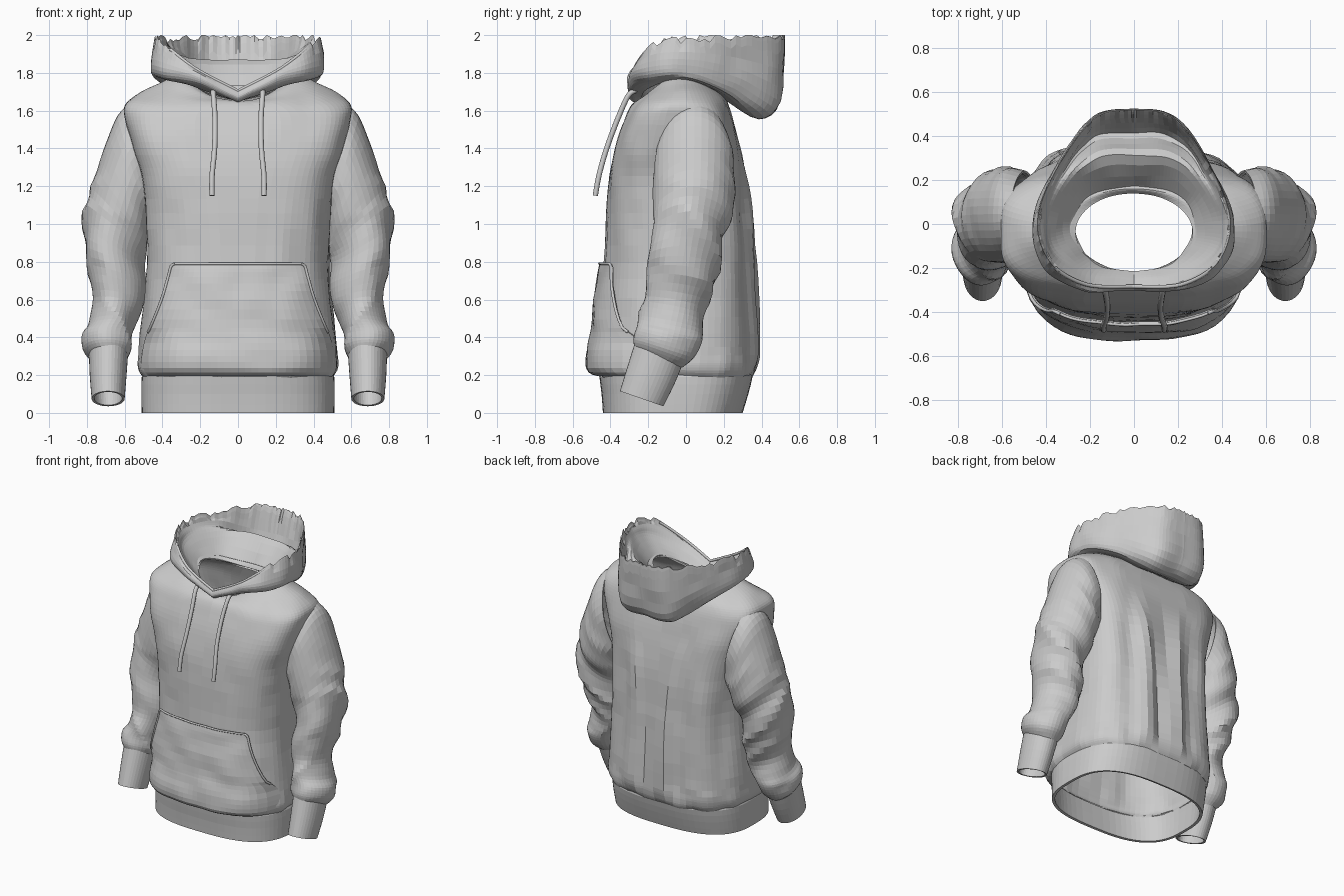
import bpy, bmesh, math, random
from mathutils import Vector, noise

if "Cube" in bpy.data.objects:
    bpy.data.objects.remove(bpy.data.objects["Cube"])

random.seed(4)
SEG = 72


def spline(keys, steps):
    """Catmull-Rom through tuples of numbers."""
    out, n = [], len(keys)
    for i in range(n - 1):
        a, b, c, d = keys[max(i - 1, 0)], keys[i], keys[i + 1], keys[min(i + 2, n - 1)]
        for s in range(steps):
            t = s / steps
            out.append(tuple(0.5 * (2 * q + (r - p) * t + (2 * p - 5 * q + 4 * r - w) * t * t
                                    + (3 * q - p - 3 * r + w) * t ** 3)
                             for p, q, r, w in zip(a, b, c, d)))
    out.append(tuple(keys[-1]))
    return out


def loft(name, rings, wrap_ring=True, wrap_rows=False, thick=0.0, deform=None, amp=0.0):
    """Skin a list of point rings with flat faces, then wrinkle it along its normals."""
    bm = bmesh.new()
    rows = [[bm.verts.new(p) for p in r] for r in rings]
    m = len(rows[0])
    for i in range(len(rows) if wrap_rows else len(rows) - 1):
        a, b = rows[i], rows[(i + 1) % len(rows)]
        for j in range(m if wrap_ring else m - 1):
            k = (j + 1) % m
            bm.faces.new((a[j], a[k], b[k], b[j]))
    bmesh.ops.recalc_face_normals(bm, faces=bm.faces)
    bm.normal_update()
    if deform:
        offs = [(v, v.normal * amp * deform(v.co)) for v in bm.verts]
        for v, o in offs:
            v.co += o
    me = bpy.data.meshes.new(name)
    bm.to_mesh(me)
    bm.free()
    ob = bpy.data.objects.new(name, me)
    bpy.context.collection.objects.link(ob)
    if thick:
        mod = ob.modifiers.new("thickness", 'SOLIDIFY')
        mod.thickness = thick
        mod.offset = -1
    return ob


def tube(name, pts, radius):
    cu = bpy.data.curves.new(name, 'CURVE')
    cu.dimensions = '3D'
    cu.bevel_depth = radius
    cu.bevel_resolution = 2
    cu.use_fill_caps = True
    sp = cu.splines.new('POLY')
    sp.points.add(len(pts) - 1)
    for p, q in zip(sp.points, pts):
        p.co = (*q, 1)
    ob = bpy.data.objects.new(name, cu)
    bpy.context.collection.objects.link(ob)


def spow(v, e):
    return math.copysign(abs(v) ** e, v)


def torso_ring(k):
    """k = z, half width, front y, back y, squareness, front drop, back drop"""
    z, rx, yf, yb, n, df, db = k
    pts = []
    for j in range(SEG):
        a = math.tau * j / SEG
        c, s = math.cos(a), math.sin(a)
        pts.append(Vector((rx * spow(c, 2 / n), (yf + yb) / 2 + (yb - yf) / 2 * spow(s, 2 / n),
                           z - s * s * (df if s < 0 else db))))
    return pts


# Torso
BODY = [(.19, .505, -.455, .35, 2.8, 0, 0), (.24, .53, -.475, .37, 2.8, 0, 0),
        (.35, .525, -.46, .375, 2.8, 0, 0), (.8, .485, -.43, .355, 2.9, 0, 0),
        (1.2, .505, -.41, .32, 3.3, 0, 0), (1.4, .555, -.375, .285, 3.8, 0, 0),
        (1.55, .597, -.325, .25, 3.6, 0, 0), (1.63, .60, -.30, .225, 3, .02, 0),
        (1.69, .53, -.275, .205, 2.4, .05, .01), (1.74, .43, -.25, .18, 2.1, .09, .03),
        (1.78, .34, -.23, .16, 2, .13, .05), (1.765, .265, -.215, .14, 2, .12, .06)]
body_keys = spline(BODY, 5)


def body_folds(p):
    w = max(0, min(1, (p.z - .2) / .1)) * max(0, min(1, (1.5 - p.z) / .5))
    f = .3 * noise.noise(Vector((p.x * 7, p.y * 7, p.z * 6)))
    if p.y > .1:
        f += 1.2 * w * math.cos(24 * p.x + 1.2 + .8 * p.z) * math.exp(-(p.x / .33) ** 2)
    f += .6 * w * noise.noise(Vector((p.x * 7, p.y * 7, p.z * 1.5)))
    if p.z < .34:
        f += .5 * noise.noise(Vector((p.x * 9, p.y * 9, 0)))
    return f


loft("torso", [torso_ring(k) for k in body_keys], thick=.012, deform=body_folds, amp=.024)

# Hem band
HEM = [(0, .51, -.44, .30, 2.8, 0, 0), (.1, .512, -.447, .33, 2.8, 0, 0),
       (.19, .51, -.458, .352, 2.8, 0, 0), (.205, .50, -.45, .345, 2.8, 0, 0)]
loft("hem_band", [torso_ring(k) for k in spline(HEM, 2)], thick=.02)


# Front pocket, following the torso front
def front_y(x, z):
    for a, b in zip(body_keys, body_keys[1:]):
        if a[0] <= z <= b[0]:
            t = (z - a[0]) / (b[0] - a[0])
            _, rx, yf, yb, n, _, _ = [p + (q - p) * t for p, q in zip(a, b)]
            u = min(abs(x) / rx, .985)
            return (yf + yb) / 2 - (yb - yf) / 2 * (1 - u ** n) ** (1 / n)
    return -.4


POCKET = [(.195, .50, .005), (.215, .505, .045), (.3, .51, .06), (.4, .49, .055), (.45, .465, .05),
          (.6, .405, .045), (.72, .37, .035), (.775, .355, .03), (.79, .335, .028)]
pocket = []
for z, w, o in spline(POCKET, 3):
    merge = max(0, min(1, (.45 - z) / .08))     # sides melt into the torso below the opening
    pocket.append([Vector((w * u / 14, front_y(w * u / 14, z) - o * (1 - merge * abs(u / 14) ** 8)
                           - .012 * noise.noise(Vector((w * u / 2.5, 0, z * 8))), z))
                   for u in range(-14, 15)])
loft("front_pocket", pocket, wrap_ring=False, thick=.014)
tube("pocket_top_seam", pocket[-1], .007)
for s, j in (("left", 0), ("right", -1)):
    tube("pocket_edge_" + s, [r[j] for r in pocket[11:]], .008)


# Sleeves and cuffs: inner x,z / outer x,z / front y / back y / front lift
SLEEVE = [(.43, 1.05, .56, 1.64, -.15, .24, 0), (.47, .98, .64, 1.57, -.17, .26, 0),
          (.48, .92, .73, 1.34, -.17, .255, 0), (.485, .88, .79, 1.15, -.17, .24, 0),
          (.50, .80, .83, .98, -.195, .215, 0), (.49, .68, .80, .78, -.205, .165, .02),
          (.50, .56, .765, .60, -.22, .11, .03), (.53, .46, .79, .49, -.25, .09, .04),
          (.55, .41, .835, .42, -.27, .08, .04), (.56, .34, .83, .34, -.28, .04, .05),
          (.59, .29, .78, .29, -.27, -.02, .05)]
CUFF = [(.58, .34, .79, .34, -.265, -.005, .05), (.59, .2, .785, .2, -.31, -.06, .045),
        (.6, .075, .775, .075, -.35, -.12, .04)]


def sleeve_rings(keys, steps, side, seg=36):
    rings = []
    for xi, zi, xo, zo, yf, yb, lift in spline(keys, steps):
        ring = []
        for j in range(seg):
            c, s = math.cos(math.tau * j / seg), math.sin(math.tau * j / seg)
            ring.append(Vector((side * ((xi + xo) / 2 + c * (xo - xi) / 2),
                                (yf + yb) / 2 + s * (yb - yf) / 2,
                                (zi + zo) / 2 + c * (zo - zi) / 2 - lift * s)))
        rings.append(ring)
    return rings


def sleeve_folds(p):
    x = abs(p.x)
    w = max(.1, min(1, (1.5 - p.z) / .5)) * max(0, min(1, (p.z - .28) / .08))
    q = Vector((x * 3, p.y * 3, (p.z - .7 * x + .4 * p.y) * 4.5))
    return w * (.5 - 2.4 * abs(noise.noise(q)) + .3 * noise.noise(q * 2))


for name, side in (("left", -1), ("right", 1)):
    loft("sleeve_" + name, sleeve_rings(SLEEVE, 4, side), thick=.01, deform=sleeve_folds, amp=.02)
    loft("cuff_" + name, sleeve_rings(CUFF, 3, side), thick=.014)

# Hood: profiles from front to back; bottom lip, outside, top edge, lining ridge, neck seam
HOOD = [((0, -.275, 1.645), (0, -.30, 1.67), (0, -.29, 1.705), (0, -.25, 1.68), (0, -.22, 1.65)),
        ((.2, -.285, 1.735), (.22, -.30, 1.78), (.22, -.28, 1.82), (.2, -.22, 1.76), (.16, -.19, 1.69)),
        ((.38, -.18, 1.765), (.41, -.20, 1.83), (.385, -.175, 1.945), (.34, -.13, 1.84), (.24, -.1, 1.74)),
        ((.435, .01, 1.775), (.455, .01, 1.84), (.44, .02, 1.97), (.38, .01, 1.88), (.265, 0, 1.75)),
        ((.34, .22, 1.69), (.355, .26, 1.78), (.345, .265, 1.97), (.29, .2, 1.88), (.22, .09, 1.73)),
        ((.17, .37, 1.565), (.19, .475, 1.66), (.175, .49, 1.97), (.16, .30, 1.87), (.13, .13, 1.70)),
        ((0, .385, 1.56), (0, .50, 1.655), (0, .525, 1.97), (0, .31, 1.87), (0, .15, 1.69))]
half = []
for keys in HOOD:
    lip, out, top, lining, seam = map(Vector, keys)
    under, edge = seam.lerp(lip, .3), top.lerp(lining, .12)
    pouch = top.lerp(lining, .5)                # valley between outer shell and lining at the back
    w = max(0, min(1, out.y / .4))
    pouch = pouch.lerp(out.lerp(lining, .45) + Vector((0, 0, .7 * (out.z - lining.z) + .12)), w)
    half.append([c for p in (under, lip, out, top, edge, pouch, lining, seam) for c in p])
half = [[Vector(r[i:i + 3]) for i in range(0, 24, 3)] for r in spline(half, 9)]
full = half + [[Vector((-p.x, p.y, p.z)) for p in r] for r in half[-2:0:-1]]
hood = []
for r in full:
    prof = [Vector(p) for p in spline([tuple(p) for p in r], 4)]
    jag = random.uniform(-.022, .022) * max(0, min(1, (r[3].z - 1.9) / .05))
    for i, p in enumerate(prof):
        if 11 <= i <= 17:
            p.z = min(p.z + jag, 2.0)
        elif i > 4:
            p.y += .012 * noise.noise(p * 7)
            p.x += .012 * noise.noise(p * 7 + Vector((5, 0, 0)))
    hood.append(prof)
loft("hood", hood, wrap_ring=False, wrap_rows=True)
rim = [r[3] + Vector((0, .006, 0)) for r in half[:17]]
tube("hood_rim", [Vector((-p.x, p.y, p.z)) for p in rim[:0:-1]] + rim, .009)

# Drawcords
for name, s in (("left", -1), ("right", 1)):
    cord = [(.13, -.26, 1.71), (.13, -.305, 1.68), (.122, -.36, 1.56), (.124, -.42, 1.40),
            (.137, -.46, 1.26), (.138, -.48, 1.15)]
    tube("drawcord_" + name, spline([(s * x, y, z) for x, y, z in cord], 5), .014)
